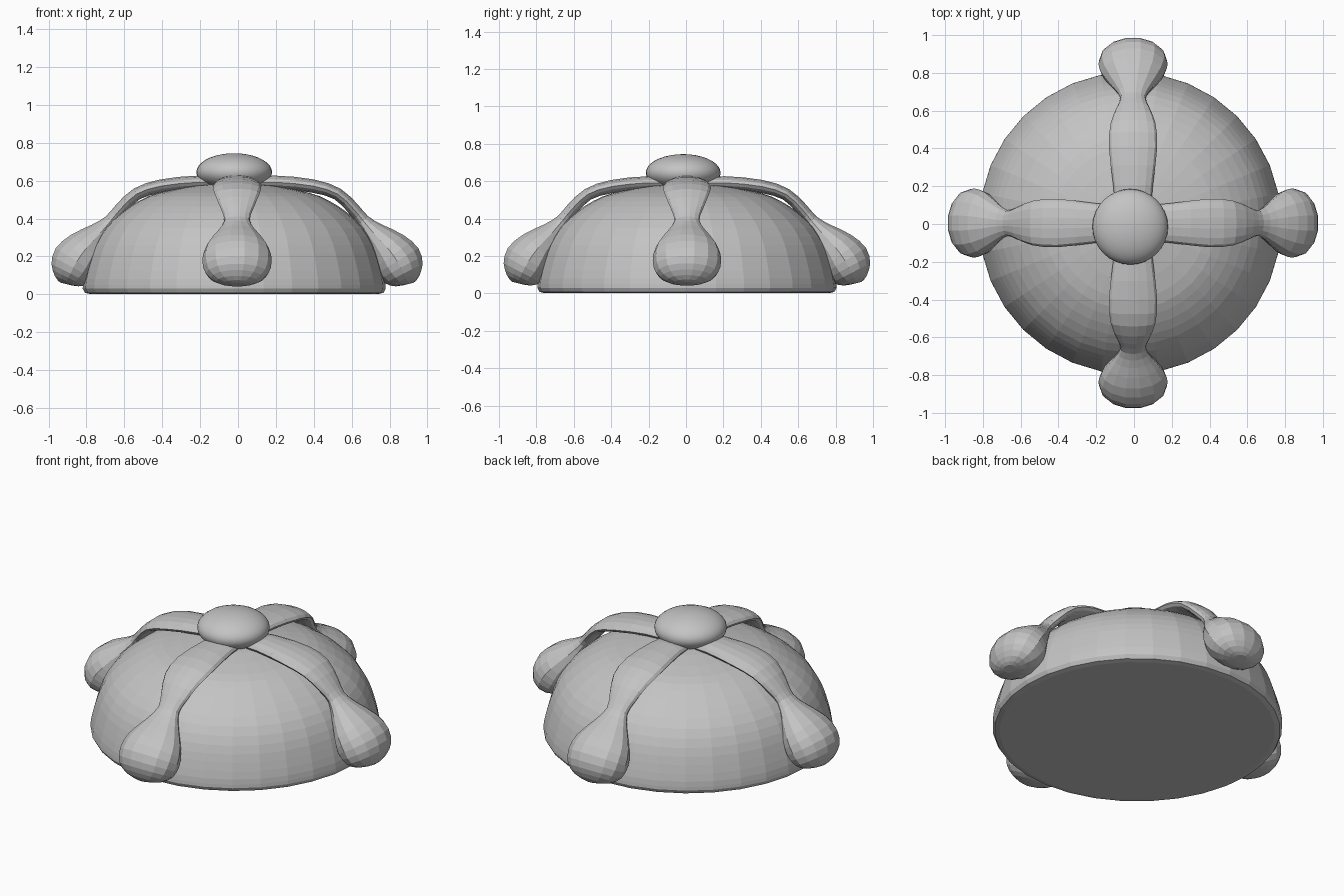
import bpy, math
from mathutils import Vector

if "Cube" in bpy.data.objects:
    bpy.data.objects.remove(bpy.data.objects["Cube"])

mat = bpy.data.materials.new("plain grey")
mat.diffuse_color = (0.55, 0.55, 0.55, 1)
mat.use_nodes = True
mat.node_tree.nodes["Principled BSDF"].inputs["Base Color"].default_value = mat.diffuse_color


def make(name, verts, faces, loc, smooth=False):
    me = bpy.data.meshes.new(name)
    me.from_pydata(verts, [], faces)
    me.materials.append(mat)
    me.polygons.foreach_set("use_smooth", [smooth] * len(me.polygons))
    ob = bpy.data.objects.new(name, me)
    ob.location = loc
    bpy.context.collection.objects.link(ob)
    return ob


def refine(pts, n):
    """Catmull-Rom interpolation of tuples."""
    P = [Vector(p) for p in pts]
    out = []
    for i in range(len(P) - 1):
        a, b, c, d = P[max(i - 1, 0)], P[i], P[i + 1], P[min(i + 2, len(P) - 1)]
        for k in range(n):
            t = k / n
            out.append(0.5 * (2 * b + (c - a) * t + (2 * a - 5 * b + 4 * c - d) * t * t
                              + (3 * b - a - 3 * c + d) * t ** 3))
    return out + [P[-1]]


def loft(rings):
    """Closed skin over equal rings, with both ends capped."""
    n = len(rings[0])
    verts = [v for r in rings for v in r]
    faces = [(i * n + j, i * n + (j + 1) % n, (i + 1) * n + (j + 1) % n, (i + 1) * n + j)
             for i in range(len(rings) - 1) for j in range(n)]
    faces.append(tuple(reversed(range(n))))
    faces.append(tuple(range(len(verts) - n, len(verts))))
    return verts, faces


def circle(r, z, n):
    return [(r * math.cos(2 * math.pi * j / n), r * math.sin(2 * math.pi * j / n), z)
            for j in range(n)]


# Domed loaf with a flat underside and a small rounded rim
base = [(0.76, 0.002), (0.788, 0.008), (0.80, 0.03)]
dome = refine([(0.80, 0.03), (0.795, 0.08), (0.772, 0.17), (0.74, 0.26), (0.685, 0.35),
               (0.60, 0.43), (0.50, 0.495), (0.40, 0.535), (0.20, 0.575), (0.02, 0.59)], 2)
rings = [circle(r, z, 32) for r, z in base[:2] + [tuple(p) for p in dome]]
make("loaf_dome", *loft(rings), (-0.02, 0.005, 0))

# Round knob on top
rings = [circle(0.2 * math.cos(a), 0.645 + 0.1 * math.sin(a), 32)
         for a in [math.radians(-80 + 10 * i) for i in range(17)] + [math.radians(89)]]
make("top_knob", *loft(rings), (-0.02, -0.015, 0), True)

# Bone strips: radius, height, half width, half thickness
path = refine([(0.02, 0.585, 0.09, 0.03), (0.2, 0.592, 0.105, 0.036), (0.4, 0.572, 0.128, 0.036),
               (0.53, 0.53, 0.118, 0.033), (0.615, 0.45, 0.085, 0.034), (0.665, 0.39, 0.067, 0.036),
               (0.72, 0.325, 0.105, 0.065), (0.795, 0.245, 0.167, 0.11),
               (0.845, 0.175, 0.183, 0.135), (0.88, 0.11, 0.165, 0.115),
               (0.90, 0.07, 0.11, 0.07), (0.905, 0.055, 0.04, 0.03)], 2)
rings = []
for i, (r, z, w, t) in enumerate(path):
    a, b = path[max(i - 1, 0)], path[min(i + 1, len(path) - 1)]
    d = Vector((b[0] - a[0], b[1] - a[1])).normalized()
    ring = []
    for j in range(14):
        ang = 2 * math.pi * j / 14
        s = t * math.sin(ang)
        ring.append((r - d.y * s, w * math.cos(ang), z + d.x * s))
    rings.append(ring[::-1])
verts, faces = loft(rings)
faces = [f[::-1] for f in faces]
for k, side in enumerate(("right", "back", "left", "front")):
    ob = make(side + "_bone_strip", verts, faces, (-0.005, 0.005, 0))
    ob.rotation_euler.z = k * math.pi / 2

# Face all normals outward
import bmesh
for ob in bpy.data.objects:
    bm = bmesh.new()
    bm.from_mesh(ob.data)
    bmesh.ops.recalc_face_normals(bm, faces=bm.faces)
    bm.to_mesh(ob.data)
    bm.free()
